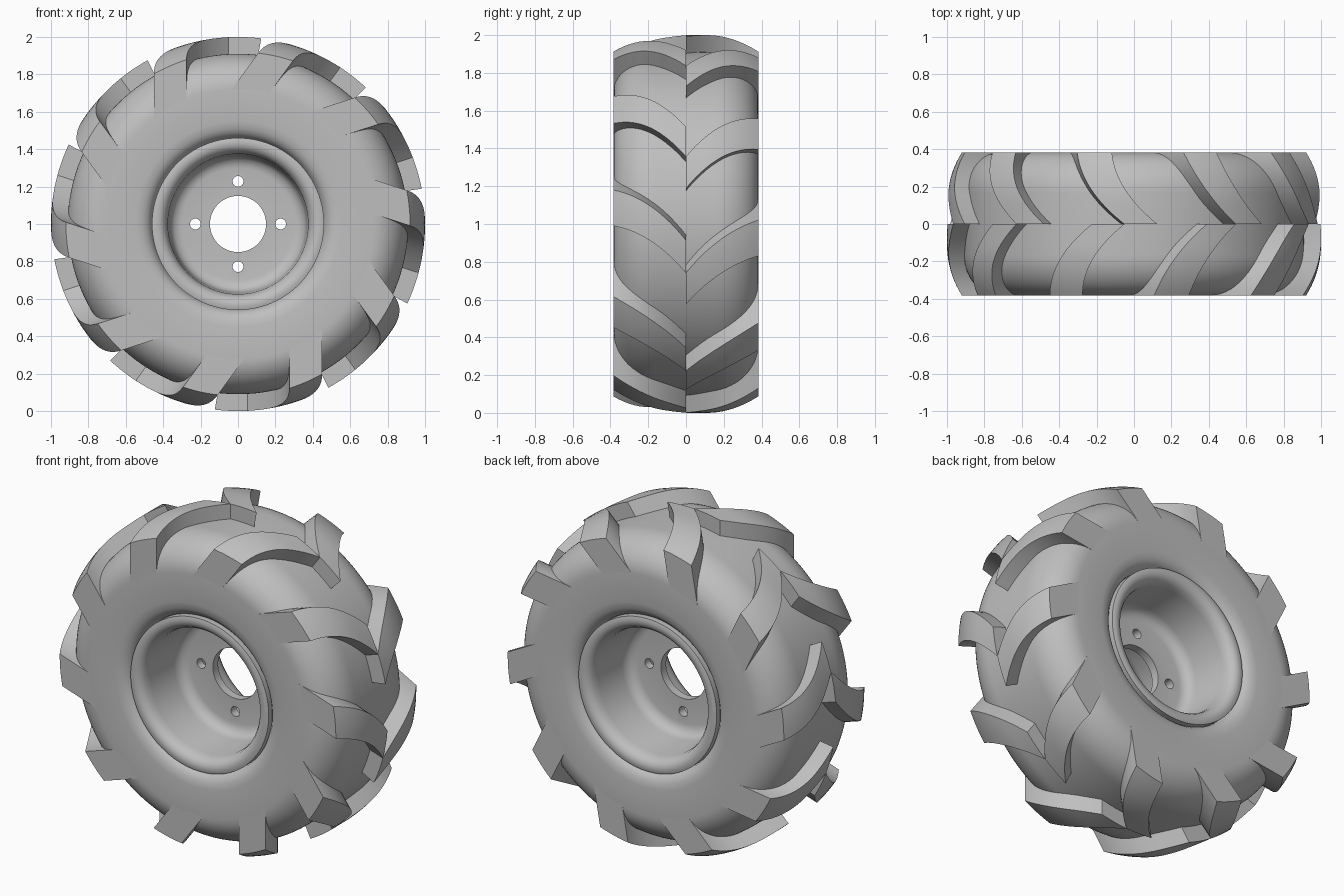
import bpy, bmesh, math
from mathutils import Matrix

if "Cube" in bpy.data.objects:
    bpy.data.objects.remove(bpy.data.objects["Cube"])

HALF = 0.383          # half width of the tyre
HUB = Matrix.Translation((0, 0, 1))
LUGS = 10

grey = bpy.data.materials.new("wheel grey")
grey.use_nodes = True
grey.diffuse_color = (0.52, 0.52, 0.52, 1)
grey.node_tree.nodes["Principled BSDF"].inputs["Base Color"].default_value = grey.diffuse_color


def make_object(name, bm, matrix=HUB):
    bmesh.ops.recalc_face_normals(bm, faces=bm.faces)
    bmesh.ops.transform(bm, matrix=matrix, verts=bm.verts)
    mesh = bpy.data.meshes.new(name)
    bm.to_mesh(mesh)
    bm.free()
    mesh.materials.append(grey)
    obj = bpy.data.objects.new(name, mesh)
    bpy.context.scene.collection.objects.link(obj)
    return obj


def activate(obj):
    bpy.ops.object.select_all(action='DESELECT')
    obj.select_set(True)
    bpy.context.view_layer.objects.active = obj


def smooth(obj):
    activate(obj)
    bpy.ops.object.shade_smooth_by_angle(angle=math.radians(32))


def lathe(name, half_profile, steps=128):
    """Spin a (y, radius) half profile, mirrored in y, around the axle."""
    loop = half_profile + [(-y, r) for y, r in reversed(half_profile)]
    bm = bmesh.new()
    rings = []
    for i in range(steps):
        a = math.tau * i / steps
        rings.append([bm.verts.new((r * math.sin(a), y, r * math.cos(a))) for y, r in loop])
    n = len(loop)
    for i in range(steps):
        p, q = rings[i], rings[(i + 1) % steps]
        for j in range(n):
            k = (j + 1) % n
            bm.faces.new((p[j], p[k], q[k], q[j]))
    return make_object(name, bm)


# Tyre: flat sidewalls, elliptical shoulders and a level crown
CROWN, SIDE, FLAT = 0.91, 0.72, 0.163


def tyre_radius(y):
    t = max(0, abs(y) - FLAT) / (HALF - FLAT)
    return SIDE + (CROWN - SIDE) * math.sqrt(max(0, 1 - t * t))


bead = [(0.30, 0.455), (0.34, 0.465), (0.362, 0.485), (0.376, 0.51), (HALF, 0.55)]
shoulder = []
for i in range(15):
    a = math.pi / 2 * i / 14
    shoulder.append((FLAT + (HALF - FLAT) * math.cos(a), SIDE + (CROWN - SIDE) * math.sin(a)))
smooth(lathe("tyre", bead + shoulder))

# Rim: lips, tapered barrels and the central plate with its hub hole
rim = lathe("rim", [
    (0.025, 0.15), (0.025, 0.30), (0.029, 0.32), (0.04, 0.342), (0.06, 0.358), (0.09, 0.365),
    (0.30, 0.375), (0.335, 0.383), (0.357, 0.398), (0.368, 0.418), (0.371, 0.44),
    (0.365, 0.46), (0.33, 0.46)])

# Four bolt holes through the plate
bm = bmesh.new()
for i in range(4):
    place = (Matrix.Rotation(math.pi / 2 * i, 4, 'Y') @ Matrix.Translation((0, 0, 0.228))
             @ Matrix.Rotation(math.pi / 2, 4, 'X'))
    bmesh.ops.create_cone(bm, cap_ends=True, segments=24, radius1=0.029, radius2=0.029,
                          depth=0.2, matrix=place)
cutter = make_object("bolt_hole_cutter", bm)
cutter.hide_render = True
cut = rim.modifiers.new("bolt holes", 'BOOLEAN')
cut.operation = 'DIFFERENCE'
cut.solver = 'EXACT'
cut.object = cutter
activate(rim)
bpy.ops.object.modifier_apply(modifier=cut.name)
bpy.data.objects.remove(cutter)
smooth(rim)


# Tread lugs: straight-walled curved bars under a rounded outer envelope
def lug_radius(y):
    t = max(0, abs(y) - 0.1) / (HALF - 0.1)
    return 1 - 0.08 * t ** 2.2


def lug(name, angle, side):
    rows, cols, width = 14, 6, 0.175
    bm = bmesh.new()
    top, bottom = [], []
    for i in range(rows + 1):
        t = i / rows
        y = HALF * (1 - t)
        start = -0.45 + 0.225 * t ** 2.1
        xs = [start + width * j / cols for j in range(cols + 1)]
        outer, inner = lug_radius(y), tyre_radius(y) - 0.012
        top.append([bm.verts.new((x, side * y, math.sqrt(outer ** 2 - x * x))) for x in xs])
        bottom.append([bm.verts.new((x, side * y, math.sqrt(inner ** 2 - x * x))) for x in xs])
    for i in range(rows):
        for j in range(cols):
            for g in (top, bottom):
                bm.faces.new((g[i][j], g[i + 1][j], g[i + 1][j + 1], g[i][j + 1]))
        for j in (0, cols):
            bm.faces.new((top[i][j], top[i + 1][j], bottom[i + 1][j], bottom[i][j]))
    for i in (0, rows):
        for j in range(cols):
            bm.faces.new((top[i][j], top[i][j + 1], bottom[i][j + 1], bottom[i][j]))
    smooth(make_object(name, bm, HUB @ Matrix.Rotation(angle, 4, 'Y')))


for n in range(LUGS):
    turn = math.tau * n / LUGS
    lug(f"front_lug_{n + 1}", turn, -1)
    lug(f"back_lug_{n + 1}", turn + math.radians(10), 1)
